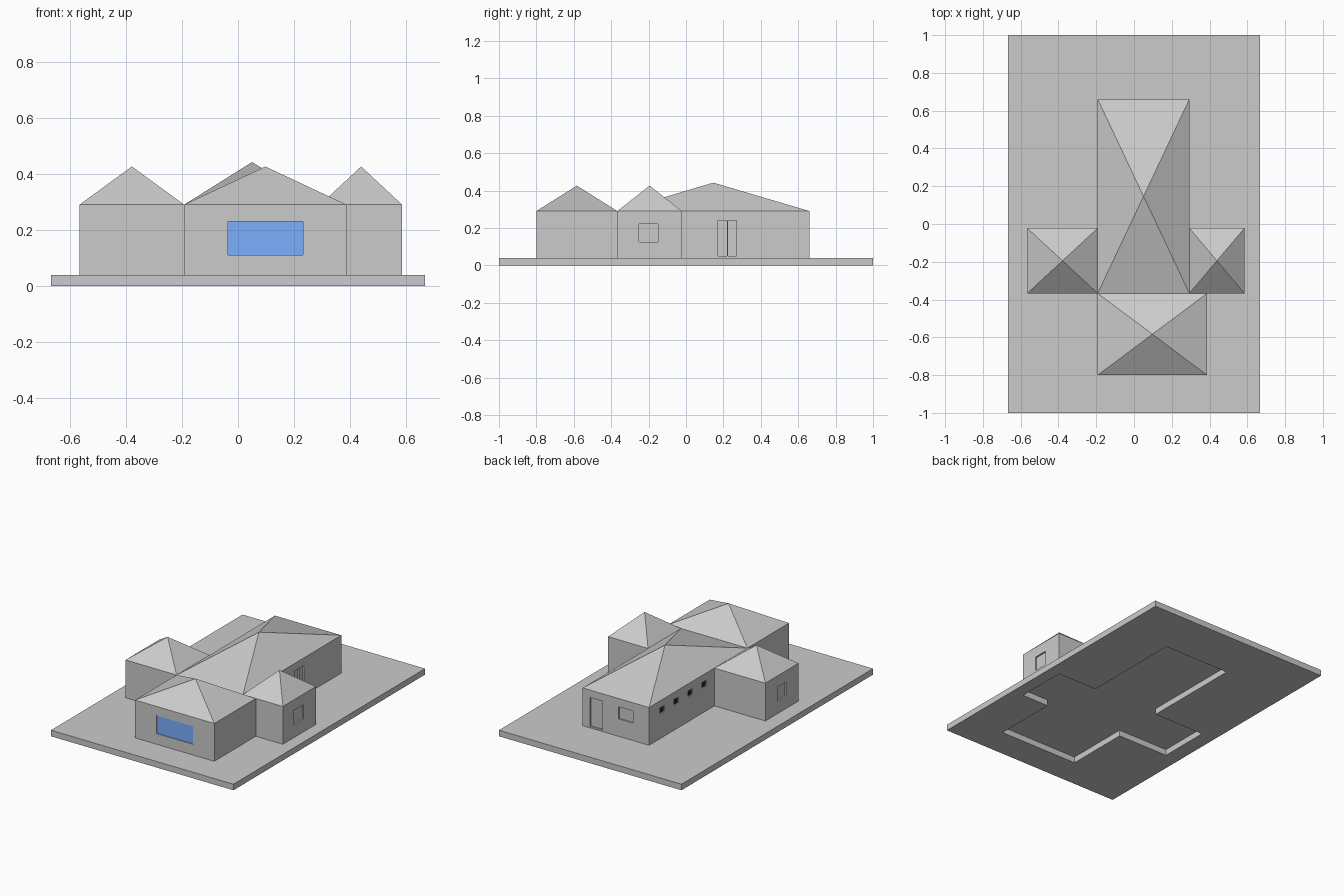
import bpy, bmesh

if "Cube" in bpy.data.objects:
    bpy.data.objects.remove(bpy.data.objects["Cube"])

SLAB, EAVE, DEPTH = 0.04, 0.29, 0.01


def add_object(name, bm):
    bmesh.ops.recalc_face_normals(bm, faces=bm.faces[:])
    mesh = bpy.data.meshes.new(name)
    bm.to_mesh(mesh)
    bm.free()
    ob = bpy.data.objects.new(name, mesh)
    bpy.context.collection.objects.link(ob)
    return ob


def prism(bm, outline, z0, z1):
    face = bm.faces.new([bm.verts.new((x, y, z0)) for x, y in outline])
    new = bmesh.ops.extrude_face_region(bm, geom=[face], use_keep_orig=True)["geom"]
    bmesh.ops.translate(bm, vec=(0, 0, z1 - z0),
                        verts=[v for v in new if isinstance(v, bmesh.types.BMVert)])


def box(bm, x0, x1, y0, y1, z0, z1):
    prism(bm, [(x0, y0), (x1, y0), (x1, y1), (x0, y1)], z0, z1)


def extruded(name, outline, z0, z1):
    bm = bmesh.new()
    prism(bm, outline, z0, z1)
    return add_object(name, bm)


def cut(target, cutter):
    bpy.context.view_layer.objects.active = target
    mod = target.modifiers.new("cut", 'BOOLEAN')
    mod.operation, mod.solver, mod.object = 'DIFFERENCE', 'EXACT', cutter
    bpy.ops.object.modifier_apply(modifier=mod.name)
    bpy.data.objects.remove(cutter)


def wall_box(bm, axis, plane, out, a0, a1, z0, z1, d0, d1):
    """Box in a wall: between depths d0 and d1 behind the wall plane."""
    p, q = sorted((plane - out * d0, plane - out * d1))
    if axis == 'x':
        box(bm, p, q, a0, a1, z0, z1)
    else:
        box(bm, a0, a1, p, q, z0, z1)


def material(name, color):
    mat = bpy.data.materials.new(name)
    mat.diffuse_color = color
    mat.use_nodes = True
    mat.node_tree.nodes["Principled BSDF"].inputs["Base Color"].default_value = mat.diffuse_color
    return mat


# House footprint: main hall, two side wings, front room
footprint = [(-.192, -.80), (.387, -.80), (.387, -.367), (.585, -.367),
             (.585, -.022), (.293, -.022), (.293, .66), (-.192, .66),
             (-.192, -.022), (-.565, -.022), (-.565, -.367), (-.192, -.367)]

# Ground slab, open under the house
slab = extruded("ground_slab", [(-.667, -1), (.667, -1), (.667, 1), (-.667, 1)], 0, SLAB)
cut(slab, extruded("slab_cutter", footprint, -0.1, 0.1))

# Walls with floor
walls = extruded("walls", footprint, SLAB, EAVE)

# Openings: wall axis, plane, outward sign, span along wall, height span
front_window = ('y', -.80, -1, -.035, .232, .11, .23)
small_windows = [('x', -.192, -1, y - .023, y + .023, .205, .242)
                 for y in (.524, .377, .23, .084)]
plain_openings = [
    ('y', .66, 1, -.075, .03, .155, .235),      # back window
    ('y', .66, 1, .15, .24, .05, .24),          # back door
    ('x', .293, 1, .172, .218, .05, .24),       # side double door
    ('x', .293, 1, .224, .27, .05, .24),
    ('x', -.565, -1, -.235, -.15, .125, .215),  # left wing window
    ('x', .585, 1, -.25, -.15, .125, .22),      # right wing window
]
bm = bmesh.new()
for o in [front_window] + small_windows + plain_openings:
    wall_box(bm, *o, -0.02, DEPTH)
cut(walls, add_object("opening_cutter", bm))

# Coloured glass
for name, openings, color in (
        ("front_glass", [front_window], (.2, .43, 1, 1)),
        ("small_glass", small_windows, (.006, .015, .07, 1))):
    bm = bmesh.new()
    for o in openings:
        wall_box(bm, *o, DEPTH - 0.004, DEPTH)
    add_object(name, bm).data.materials.append(material(name, color))

# Pyramid roofs
for name, x0, x1, y0, y1, top in (
        ("main_roof", -.192, .293, -.367, .66, .442),
        ("left_wing_roof", -.565, -.192, -.367, -.022, .426),
        ("right_wing_roof", .293, .585, -.367, -.022, .426),
        ("front_roof", -.192, .387, -.80, -.367, .426)):
    bm = bmesh.new()
    ring = [bm.verts.new((x, y, EAVE)) for x, y in
            ((x0, y0), (x1, y0), (x1, y1), (x0, y1))]
    apex = bm.verts.new(((x0 + x1) / 2, (y0 + y1) / 2, top))
    for i in range(4):
        bm.faces.new((ring[i], ring[(i + 1) % 4], apex))
    add_object(name, bm)
